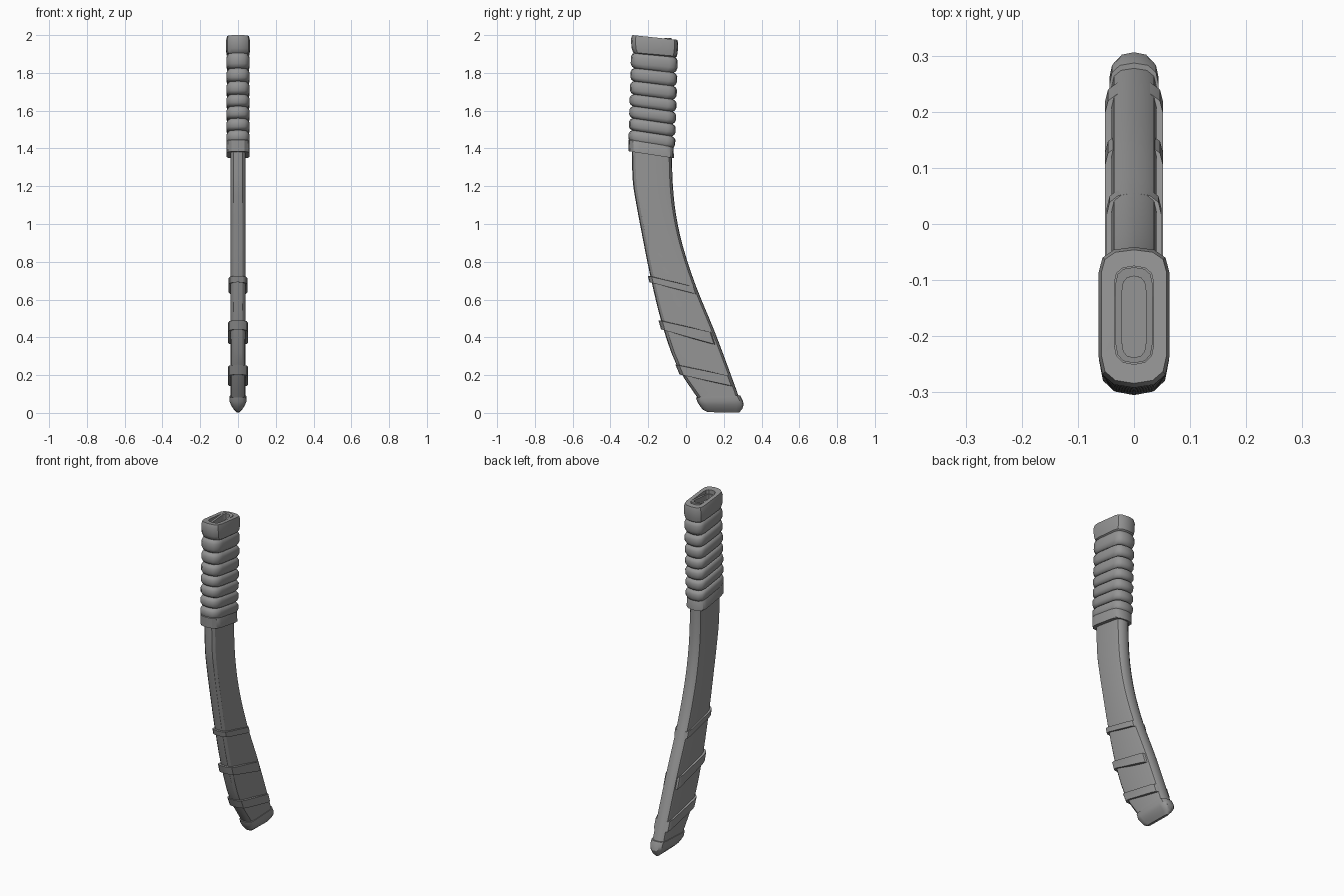
import bpy, bmesh, math

mat = bpy.data.materials.new("grey")
mat.diffuse_color = (0.3, 0.3, 0.3, 1)


def section(bm, yf, zf, yb, zb, w, df, db, steps=6):
    """Rounded slot section from a front edge point to a back edge point."""
    length = math.hypot(yb - yf, zb - zf)
    uy, uz = (yb - yf) / length, (zb - zf) / length
    verts = []
    for end in (0, 1):
        for i in range(steps + 1):
            a = math.pi * i / steps
            c, s = math.cos(a), math.sin(a)
            x = w * math.copysign(abs(c) ** 0.8, c)
            s = s ** 0.8 if s > 1e-6 else 0
            if end == 0:
                t, x = df * (1 - s), -x
            else:
                t = length - db * (1 - s)
            verts.append(bm.verts.new((x, yf + uy * t, zf + uz * t)))
    return verts


def loft(name, rings, cap_start=True, cap_end=True, closed=False, angle=32):
    """Skin a list of (yf, zf, yb, zb, half width, front depth, back depth)."""
    bm = bmesh.new()
    secs = [section(bm, *r) for r in rings]
    n = len(secs[0])
    pairs = list(zip(secs, secs[1:]))
    if closed:
        pairs.append((secs[-1], secs[0]))
    for a, b in pairs:
        for i in range(n):
            j = (i + 1) % n
            bm.faces.new((a[i], a[j], b[j], b[i]))
    if not closed:
        if cap_start:
            bm.faces.new(secs[0][::-1])
        if cap_end:
            bm.faces.new(secs[-1])
    bmesh.ops.recalc_face_normals(bm, faces=bm.faces)
    me = bpy.data.meshes.new(name)
    bm.to_mesh(me)
    bm.free()
    me.materials.append(mat)
    ob = bpy.data.objects.new(name, me)
    bpy.context.collection.objects.link(ob)
    bpy.context.view_layer.objects.active = ob
    ob.select_set(True)
    bpy.ops.object.shade_smooth_by_angle(angle=math.radians(angle))
    ob.select_set(False)
    return ob


def spline(pts, sub=3):
    """Smooth a list of tuples through its points."""
    out = []
    for i in range(len(pts) - 1):
        p0, p1, p2 = pts[max(i - 1, 0)], pts[i], pts[i + 1]
        p3 = pts[min(i + 2, len(pts) - 1)]
        for k in range(sub):
            t = k / sub
            out.append(tuple(0.5 * (2 * b + (c - a) * t + (2 * a - 5 * b + 4 * c - d) * t * t
                             + (3 * b - a - 3 * c + d) * t ** 3)
                             for a, b, c, d in zip(p0, p1, p2, p3)))
    return out + [pts[-1]]


# Curved sheath body: front edge and back edge
edges = [(-0.288, 1.42, -0.075, 1.38), (-0.282, 1.23, -0.070, 1.21),
         (-0.264, 1.11, -0.053, 1.05), (-0.233, 0.945, -0.016, 0.88),
         (-0.190, 0.73, 0.053, 0.67), (-0.127, 0.47, 0.154, 0.425),
         (-0.048, 0.25, 0.249, 0.17), (0.068, 0.07, 0.285, 0.07)]
loft("sheath_body", [e + (0.04, 0.045, 0.035) for e in spline(edges)])


def band(name, top, bottom, w, inset=0.02):
    """Solid-walled strap: outer top, outer bottom, inner bottom, inner top."""
    def inner(e):
        return (e[0] + inset, e[1], e[2] - inset, e[3], w - inset, 0.04, 0.035)
    loft(name, [top + (w, 0.05, 0.04), bottom + (w, 0.05, 0.04),
                inner(bottom), inner(top)], closed=True)


# Slanted straps around the lower sheath
band("upper_strap", (-0.202, 0.725, 0.055, 0.665), (-0.194, 0.692, 0.066, 0.627), 0.049)
band("middle_strap", (-0.146, 0.49, 0.143, 0.425), (-0.132, 0.442, 0.164, 0.36), 0.052)
band("lower_strap", (-0.056, 0.255, 0.236, 0.195), (-0.034, 0.203, 0.256, 0.14), 0.052)

# Tapered end cap with a small rim
loft("end_cap", [(0.052, 0.082, 0.287, 0.092, 0.044, 0.04, 0.04),
                 (0.060, 0.058, 0.300, 0.068, 0.044, 0.04, 0.04),
                 (0.070, 0.042, 0.306, 0.044, 0.038, 0.04, 0.04),
                 (0.088, 0.018, 0.298, 0.020, 0.022, 0.03, 0.03),
                 (0.115, 0.004, 0.280, 0.001, 0.007, 0.02, 0.02)])

# Collar where the grip meets the sheath
loft("grip_collar", [(-0.290, 1.46, -0.075, 1.42, 0.052, 0.05, 0.04),
                     (-0.305, 1.445, -0.066, 1.405, 0.060, 0.06, 0.045),
                     (-0.303, 1.385, -0.064, 1.348, 0.060, 0.06, 0.045)])

# Seven rounded wraps on the grip
levels = [1.433, 1.497, 1.56, 1.624, 1.687, 1.756, 1.825, 1.908]
for k, (lo, hi) in enumerate(zip(levels, levels[1:])):
    rings = []
    for t, inset in ((0, 0.018), (0.1, 0.007), (0.3, 0), (0.72, 0), (0.9, 0.007), (1, 0.018)):
        z = lo + (hi - lo) * t
        f = (z - 1.433) / 0.475
        rings.append((-0.305 + 0.014 * f + inset, z, -0.058 + 0.015 * f - inset,
                      z - 0.034 + 0.012 * f, 0.062 - inset * 0.7, 0.06, 0.045))
    loft(f"grip_wrap_{k + 1}", rings, angle=40)

# Hollow top cap
loft("top_cap", [(-0.270, 1.90, -0.058, 1.88, 0.050, 0.05, 0.04),
                 (-0.280, 1.908, -0.048, 1.888, 0.060, 0.055, 0.045),
                 (-0.288, 1.93, -0.044, 1.91, 0.063, 0.055, 0.045),
                 (-0.292, 1.98, -0.041, 1.955, 0.063, 0.055, 0.045),
                 (-0.284, 2.00, -0.046, 1.975, 0.058, 0.05, 0.04),
                 (-0.250, 1.996, -0.075, 1.978, 0.035, 0.035, 0.03),
                 (-0.250, 1.90, -0.075, 1.89, 0.035, 0.035, 0.03)])

# Inner mouth with the blade slot
loft("sheath_mouth", [(-0.248, 1.91, -0.077, 1.90, 0.033, 0.035, 0.03),
                      (-0.248, 1.972, -0.077, 1.986, 0.033, 0.035, 0.03),
                      (-0.238, 1.973, -0.093, 1.985, 0.021, 0.025, 0.025),
                      (-0.238, 1.91, -0.093, 1.91, 0.021, 0.025, 0.025)])
